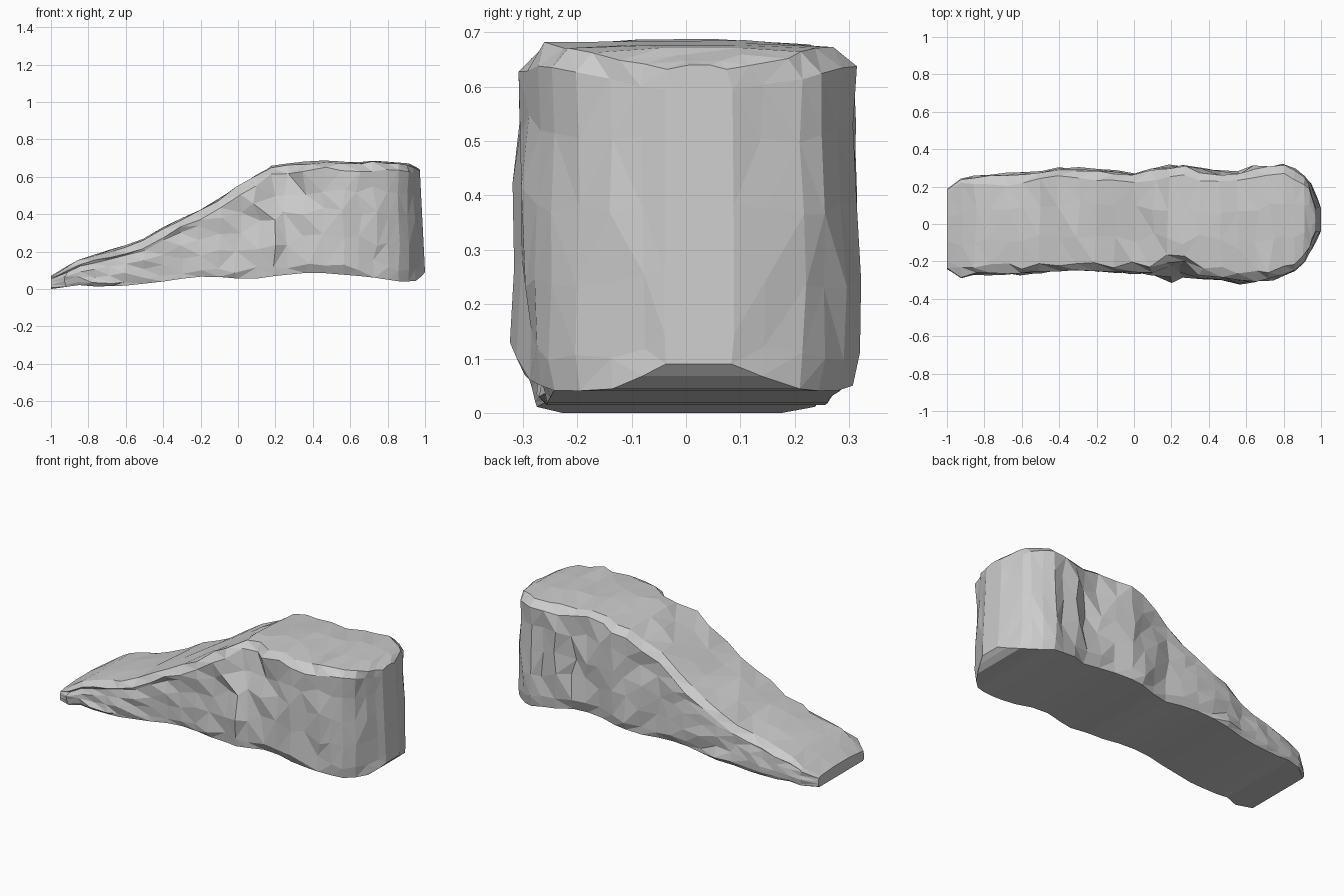
import bpy, bmesh, random

if "Cube" in bpy.data.objects:
    bpy.data.objects.remove(bpy.data.objects["Cube"])
random.seed(11)

# Profiles along x: upper and lower silhouettes, then plan outline on each side
TOP = [(-1, .07), (-.86, .155), (-.78, .18), (-.5, .265), (-.4, .325), (-.16, .44), (0, .55),
       (.2, .66), (.45, .69), (.62, .67), (.7, .685), (.9, .675), (.96, .655), (1, .64)]
BOTTOM = [(-1, 0), (-.82, .025), (-.76, .012), (-.6, .018), (-.4, .04), (-.3, .055), (-.16, .07),
          (.06, .05), (.2, .07), (.4, .09), (.7, .065), (.88, .038), (.96, .045), (1, .09)]
BACK = [(-1, .19), (-.92, .255), (-.8, .27), (-.5, .285), (-.37, .31), (-.2, .295), (0, .275),
        (.2, .32), (.3, .315), (.4, .285), (.57, .275), (.65, .315), (.8, .33), (.88, .29),
        (.95, .225), (.98, .15), (1, .09)]
FRONT = [(-1, .245), (-.92, .295), (-.85, .275), (-.6, .275), (-.3, .255), (.1, .275),
         (.2, .315), (.4, .285), (.6, .325), (.76, .305), (.86, .26), (.92, .2), (.97, .11), (1, .04)]
# Upper rim width as a share of the plan outline; dips at the front notch
FRONT_RIM = [(-1, .96), (.1, .95), (.19, .66), (.26, .66), (.36, .92), (1, .97)]


def at(profile, x):
    for (x0, a), (x1, b) in zip(profile, profile[1:]):
        if x <= x1:
            return a + (b - a) * (x - x0) / (x1 - x0)
    return profile[-1][1]


def section(x):
    zt, zb = at(TOP, x), at(BOTTOM, x)
    h = zt - zb
    rough = 0 if x in (-1, 1) else 1
    end = max(0, (x - .9) / .1)
    calm = .3 if x > .77 else min(1, .35 + h)

    def point(y, z, jx=0, jy=0, jz=0):
        r = lambda a: random.uniform(-a, a) * rough * calm
        lean = -.028 * end * (z - .09) / .55
        return (x + lean + r(jx), y + r(jy), z + r(jz))

    def side(sign, w, rim):
        pts = [point(sign * w * .93, zb)]
        for f in (.1, .31, .53, .75):
            blend = max(0, (f - .35) / .57)
            y = w * (.985 + (rim - .985) * blend) - .005 * rough
            pts.append(point(sign * y, zb + h * f, .022, .018, .05 * h))
        pts.append(point(sign * w * rim, zt - min(.045, h * .2), .02, .01, .012))
        pts.append(point(sign * w * (rim - random.uniform(.07, .2)), zt - .008, .02, .01, .008))
        return pts

    front = side(-1, at(FRONT, x), at(FRONT_RIM, x))
    back = side(1, at(BACK, x), .95)
    mid = (at(BACK, x) - at(FRONT, x)) / 2
    half = (at(BACK, x) + at(FRONT, x)) / 2
    crown = [point(mid + half * f, zt, .02, .03, .006) for f in (-.3, .3)]
    return front + crown + back[::-1]


# Lofted stone ramp
stations = [-1, -.92, -.85, -.77, -.68, -.6, -.5, -.4, -.3, -.2, -.1, 0, .1, .19, .26, .36,
            .46, .56, .65, .73, .8, .86, .91, .95, .98, 1]
bm = bmesh.new()
rings = [[bm.verts.new(p) for p in section(x)] for x in stations]
for a, b in zip(rings, rings[1:]):
    n = len(a)
    for i in range(n):
        j = (i + 1) % n
        bm.faces.new((a[i], a[j], b[j], b[i]))
bm.faces.new(rings[0])
bm.faces.new(rings[-1][::-1])

# Uneven facets on the stone
bmesh.ops.triangulate(bm, faces=[f for f in bm.faces if len(f.verts) == 4],
                      quad_method='SHORT_EDGE')
bmesh.ops.recalc_face_normals(bm, faces=bm.faces[:])
mesh = bpy.data.meshes.new("stone_ramp")
bm.to_mesh(mesh)
bm.free()
ramp = bpy.data.objects.new("stone_ramp", mesh)
bpy.context.collection.objects.link(ramp)
